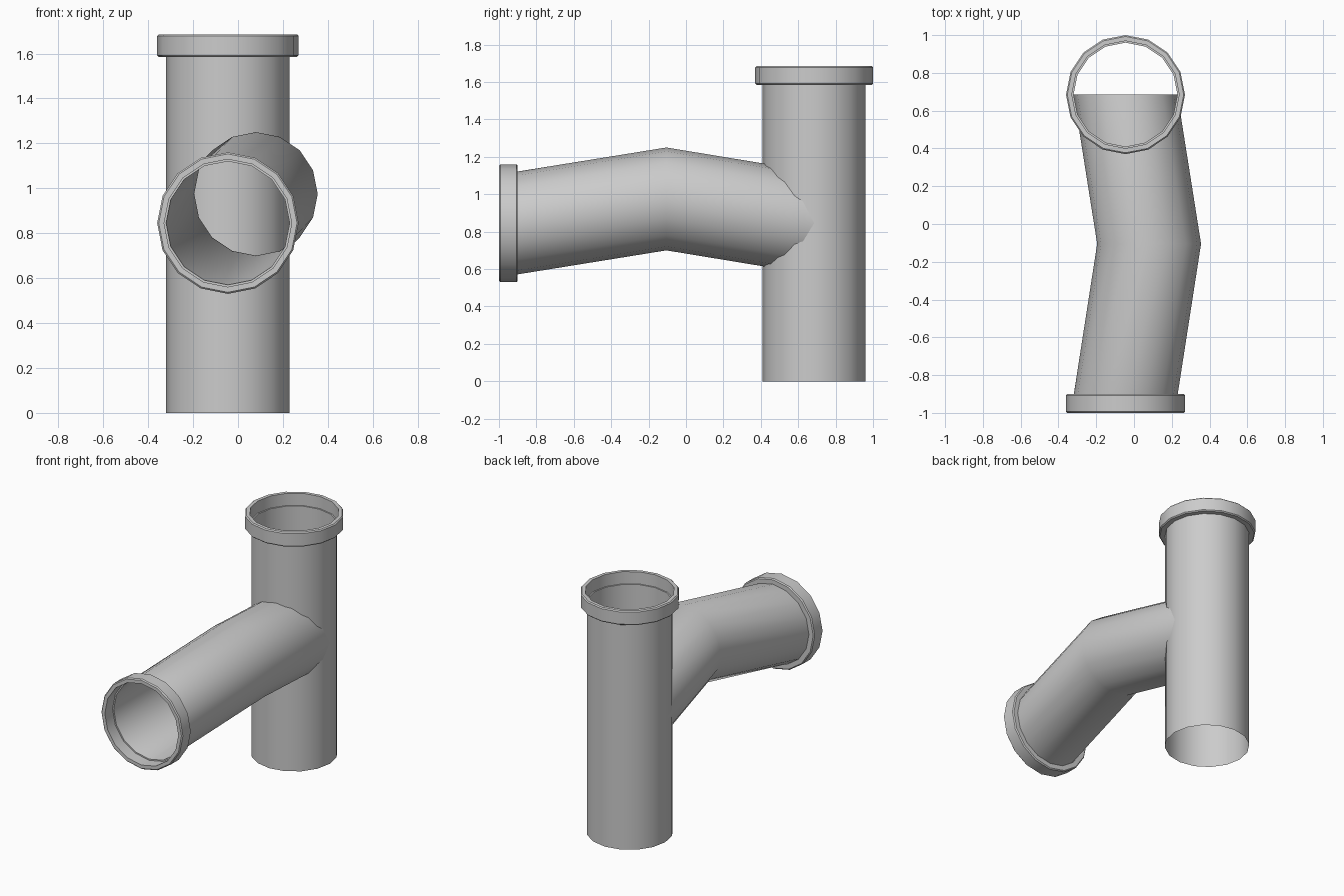
import bpy, bmesh, math
from mathutils import Vector

if "Cube" in bpy.data.objects:
    bpy.data.objects.remove(bpy.data.objects["Cube"])

SIDES = 16
R_PIPE, R_OUT, R_IN = 0.275, 0.315, 0.284
X0, Y0, ZB = -0.045, 0.685, 0.845


def loft(name, rings, horizontal=False, closed=False):
    """Bridge circles given as (centre, radius); horizontal ones face along y."""
    bm = bmesh.new()
    loops = []
    for c, r in rings:
        loop = []
        for i in range(SIDES):
            a = 2 * math.pi * i / SIDES
            u, v = r * math.cos(a), r * math.sin(a)
            off = Vector((u, 0, v)) if horizontal else Vector((u, v, 0))
            loop.append(bm.verts.new(Vector(c) + off))
        loops.append(loop)
    pairs = list(zip(loops, loops[1:]))
    if closed:
        pairs.append((loops[-1], loops[0]))
    for a, b in pairs:
        for i in range(SIDES):
            j = (i + 1) % SIDES
            f = [a[i], a[j], b[j], b[i]]
            bm.faces.new(f[::-1] if horizontal else f)
    if closed:
        bmesh.ops.recalc_face_normals(bm, faces=bm.faces)
    me = bpy.data.meshes.new(name)
    bm.to_mesh(me)
    bm.free()
    ob = bpy.data.objects.new(name, me)
    bpy.context.collection.objects.link(ob)
    bpy.ops.object.select_all(action='DESELECT')
    ob.select_set(True)
    bpy.context.view_layer.objects.active = ob
    bpy.ops.object.shade_smooth_by_angle(angle=math.radians(35))
    return ob


# collar cross-section: (radius, distance from the open end), slightly bevelled
B = 0.007
collar = [(R_PIPE, 0.1), (R_OUT - B, 0.1), (R_OUT, 0.1 - B), (R_OUT, B),
          (R_OUT - B, 0), (R_IN, 0), (R_IN, 0.085), (R_PIPE, 0.085)]

# upright pipe, open at both ends, with its collar
loft("main_pipe", [((X0, Y0, 0), R_PIPE), ((X0, Y0, 1.59), R_PIPE)])
loft("main_collar", [((X0, Y0, 1.685 - d), r) for r, d in collar], closed=True)

# branch pipe with one bend, ending open inside the upright pipe
loft("branch_pipe", [((X0, -0.91, ZB), R_PIPE), ((0.08, -0.105, 0.975), R_PIPE),
                     ((X0, Y0, ZB), R_PIPE)], horizontal=True)
loft("branch_collar", [((X0, -1 + d, ZB), r) for r, d in collar],
     horizontal=True, closed=True)
